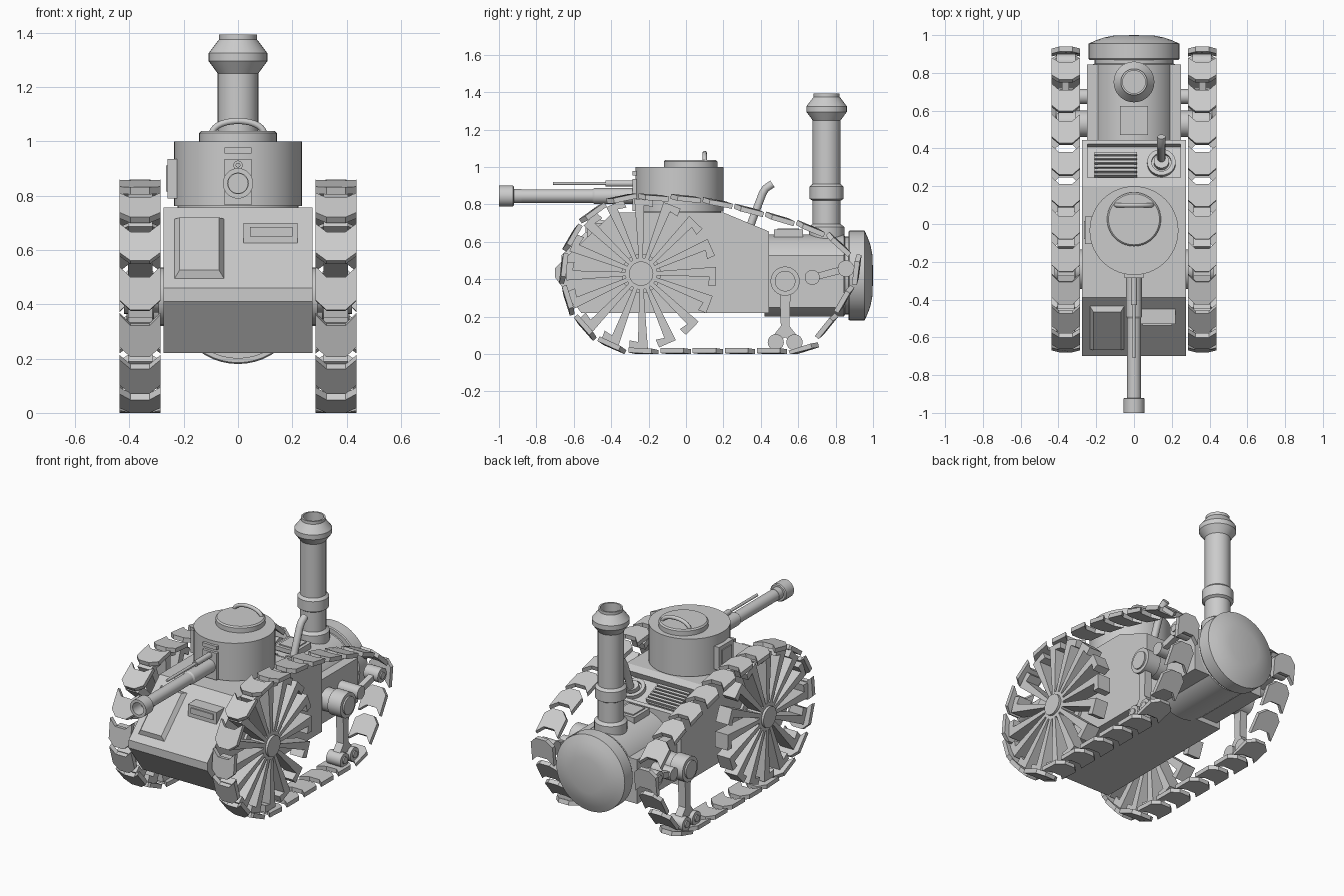
import bpy, bmesh
from math import pi, cos, sin, radians
from mathutils import Matrix, Vector

if "Cube" in bpy.data.objects:
    bpy.data.objects.remove(bpy.data.objects["Cube"])


def finish(name, bm, mirror=False, smooth=True):
    bmesh.ops.remove_doubles(bm, verts=bm.verts, dist=1e-5)
    bmesh.ops.recalc_face_normals(bm, faces=bm.faces)
    me = bpy.data.meshes.new(name)
    bm.to_mesh(me)
    bm.free()
    if smooth:
        for p in me.polygons:
            p.use_smooth = True
        me.set_sharp_from_angle(angle=radians(28))
    ob = bpy.data.objects.new(name, me)
    bpy.context.collection.objects.link(ob)
    if mirror:
        ob.modifiers.new("Mirror", 'MIRROR')
    return ob


def add_prism(bm, low, high):
    # two matching loops joined by side faces
    a = [bm.verts.new(p) for p in low]
    b = [bm.verts.new(p) for p in high]
    n = len(a)
    bm.faces.new(a)
    bm.faces.new(b[::-1])
    for i in range(n):
        bm.faces.new((a[i], b[i], b[(i + 1) % n], a[(i + 1) % n]))


def side_prism(name, yz, x0, x1, mirror=False):
    bm = bmesh.new()
    add_prism(bm, [(x0, y, z) for y, z in yz], [(x1, y, z) for y, z in yz])
    return finish(name, bm, mirror, False)


def box(name, x, y, z, m=Matrix(), inset=0, mirror=False):
    def loop(h, i):
        return [m @ Vector(p) for p in ((x[0]+i, y[0]+i, h), (x[1]-i, y[0]+i, h),
                                        (x[1]-i, y[1]-i, h), (x[0]+i, y[1]-i, h))]
    bm = bmesh.new()
    add_prism(bm, loop(z[0], 0), loop(z[1], inset))
    return finish(name, bm, mirror, False)


AXIS = {'x': Matrix.Rotation(pi/2, 4, 'Y'), 'y': Matrix.Rotation(-pi/2, 4, 'X'), 'z': Matrix()}


def lathe(name, prof, axis, at=(0, 0, 0), seg=40, mirror=False, m=Matrix()):
    t = m @ Matrix.Translation(at) @ AXIS[axis]
    bm = bmesh.new()
    rings = [[bm.verts.new(t @ Vector((r*cos(2*pi*i/seg), r*sin(2*pi*i/seg), h)))
              for i in range(seg)] for r, h in prof]
    for a, b in zip(rings, rings[1:]):
        for i in range(seg):
            j = (i + 1) % seg
            bm.faces.new((a[i], a[j], b[j], b[i]))
    return finish(name, bm, mirror)


def tube(name, pts, r):
    cu = bpy.data.curves.new(name, 'CURVE')
    cu.dimensions = '3D'
    cu.bevel_depth, cu.bevel_resolution, cu.use_fill_caps = r, 3, True
    sp = cu.splines.new('POLY')
    sp.points.add(len(pts) - 1)
    for p, c in zip(sp.points, pts):
        p.co = (*c, 1)
    sp.use_smooth = True
    ob = bpy.data.objects.new(name, cu)
    bpy.context.collection.objects.link(ob)


def slope(y, z, dy, dz):
    # frame lying on a sloped plate: local y runs along the slope, local z is its normal
    d = Vector((0, dy, dz)).normalized()
    n = Vector((1, 0, 0)).cross(d)
    return Matrix(((1, 0, 0, 0), (0, d.y, n.y, y), (0, d.z, n.z, z), (0, 0, 0, 1)))


# hull with a recessed engine deck
hull = side_prism("hull", [(-.70, .46), (-.39, .757), (.20, .757), (.445, .655), (.445, .22),
                           (-.56, .22), (-.70, .41)], -.275, .275)
deck = slope(.20, .757, .245, -.102)
cut = box("deck_cutter", (-.245, .245), (.05, .243), (-.04, .06), deck)
cut.hide_render = True
cut.hide_viewport = True
mod = hull.modifiers.new("Recess", 'BOOLEAN')
mod.object, mod.operation, mod.solver = cut, 'DIFFERENCE', 'EXACT'

# engine deck: louvres, filler ring, exhaust pipe
box("grille_frame", (-.19, .00), (.065, .21), (-.045, -.03), deck)
for i in range(6):
    v = .068 + i * .024
    box(f"louvre_{i}", (-.21, .015), (v, v + .014), (-.04, -.012), deck)
lathe("exhaust_base", [(0, -.05), (.075, -.05), (.075, -.015), (.052, -.015), (.052, -.03), (.04, -.03),
                       (.04, 0), (0, 0)], 'z', (.145, .145, 0), 28, m=deck)
tube("exhaust_pipe", [(.145, .335, .66), (.145, .36, .73), (.145, .41, .86), (.145, .425, .885),
                      (.145, .462, .91)], .022)

# front plate: raised door and visor
front = slope(-.549, .605, .31, .297)
box("front_door", (-.24, -.045), (-.165, .165), (-.01, .025), front, .025)
box("visor", (.02, .22), (-.53, -.42), (.625, .70))
box("visor_slit", (.045, .20), (-.537, -.50), (.65, .685))

# boiler, end cap and side tanks
lathe("boiler", [(0, .42), (.22, .42), (.22, .845), (.208, .85), (.208, .90), (0, .90)], 'y', (0, 0, .42), 48)
lathe("boiler_cap", [(0, .868), (.235, .868), (.24, .875), (.24, .955), (.20, .973), (.16, .987),
                     (.11, .997), (0, 1.0)], 'y', (0, 0, .42), 48)
box("side_tanks", (-.25, .25), (.44, .845), (.25, .53))
box("boiler_hatch", (-.075, .075), (.47, .625), (.60, .665))
box("boiler_hatch_lid", (-.055, .055), (.49, .605), (.66, .672))

# chimney
lathe("chimney", [(0, .58), (.095, .58), (.095, .68), (.075, .695), (.075, .82), (.091, .83), (.091, .895),
                  (.075, .91), (.075, 1.25), (.108, 1.295), (.108, 1.325), (.07, 1.375), (.07, 1.393),
                  (.06, 1.393), (.06, 1.1), (0, 1.1)], 'z', (0, .752, 0), 32)

# turret with lid, handle, mantlet and side port
lathe("turret", [(0, .74), (.222, .74), (.222, .762), (.235, .762), (.235, 1.0), (0, 1.0)],
      'z', (0, -.035, 0), 56)
lathe("turret_lid", [(0, .99), (.143, .99), (.143, 1.03), (.135, 1.038), (0, 1.038)], 'z', (0, .025, 0), 40)
tube("lid_handle", [(.095*cos(pi*i/14), .10, 1.03 + .045*sin(pi*i/14)) for i in range(15)], .012)
box("mantlet", (-.05, .05), (-.285, -.2), (.765, .935))
box("turret_slit", (-.05, .05), (-.285, -.2), (.955, .978))
box("turret_side_port", (-.26, -.20), (-.105, .04), (.79, .935))
box("turret_side_port_bar", (-.266, -.20), (-.08, .015), (.815, .91))

# main gun and upper gun
lathe("gun_barrel", [(0, -.88), (.038, -.88), (.038, -1.0), (.056, -1.0), (.056, -.925), (.05, -.92),
                     (.036, -.92), (.036, -.50), (.042, -.49), (.042, -.2), (0, -.2)], 'y', (0, 0, .845), 28)
lathe("upper_gun", [(0, -.71), (.009, -.71), (.009, -.43), (.017, -.43), (.017, -.2), (0, -.2)],
      'y', (0, 0, .912), 16)

# drive wheels: hub and hooked paddle spokes
WY, WZ = -.24, .43
lathe("wheel_hub", [(0, .26), (.105, .26), (.105, .292), (.06, .292), (.06, .31), (.085, .31), (.085, .405),
                    (.065, .405), (.065, .42), (0, .42)], 'x', (0, WY, WZ), 32, True)
bm = bmesh.new()
paddle = [(.06, .010), (.40, .028), (.40, -.07), (.355, -.07), (.365, -.024), (.06, -.010)]
for k in range(16):
    a = 2*pi*k/16 + .02
    yz = [(WY + r*cos(a) - s*sin(a), WZ + r*sin(a) + s*cos(a)) for r, s in paddle]
    add_prism(bm, [(.315, *p) for p in yz], [(.405, *p) for p in yz])
finish("wheel_spokes", bm, True, False)

# rear suspension: pivot, arm, rollers, idler and its link
lathe("pivot", [(0, .24), (.07, .24), (.07, .31), (.078, .31), (.078, .40), (.055, .40), (.055, .41), (0, .41)],
      'x', (0, .53, .39), 32, True)
side_prism("suspension_arm", [(.50, .36), (.56, .36), (.553, .15), (.60, .09), (.59, .05), (.53, .09),
                              (.47, .05), (.46, .09), (.507, .15)], .335, .385, True)
for n, y, z, r in (("front_roller", .48, .063, .043), ("rear_roller", .58, .063, .043), ("idler", .855, .457, .044)):
    lathe(n, [(0, .31), (r, .31), (r, .41), (r*.5, .41), (r*.5, .418), (0, .418)], 'x', (0, y, z), 24, True)
lathe("idler_axle", [(0, .24), (.04, .24), (.04, .39), (0, .39)], 'x', (0, .675, .41), 24, True)
side_prism("idler_link", [(.675, .427), (.85, .475), (.86, .437), (.68, .392)], .345, .38, True)

# track: notched plates spaced along a closed path
path = [(WY + .412*cos(radians(a)), WZ + .412*sin(radians(a))) for a in range(78, 271, 6)]
path += [(.60, .018), (.66, .05), (.73, .125), (.80, .22), (.87, .34), (.915, .45), (.89, .51), (.80, .60),
         (.70, .655), (.57, .70), (.40, .75), (.20, .80), (0, .83)]
path = [Vector(p) for p in path]
segs = list(zip(path, path[1:] + path[:1]))
total = sum((b - a).length for a, b in segs)


def along(s):
    s %= total
    for a, b in segs:
        l = (b - a).length
        if s <= l:
            return a.lerp(b, s / l)
        s -= l
    return path[0]


plate = [(-.076, -.062, 0), (-.035, -.022, .01), (.035, -.022, .01), (.076, -.062, 0),
         (.076, .062, 0), (.035, .10, .01), (-.035, .10, .01), (-.076, .062, 0)]
N = 23
bm = bmesh.new()
for k in range(N):
    s = total * k / N
    c = along(s)
    t = (along(s + .06) - along(s - .06)).normalized()
    n = Vector((t.y, -t.x))

    def place(h):
        out = []
        for x, u, b in plate:
            p = c + t*u + n*(h + b*.6)
            out.append((.361 + x, p.x, max(p.y, 0)))
        return out
    add_prism(bm, place(-.014), place(.013))
finish("track", bm, True, False)
